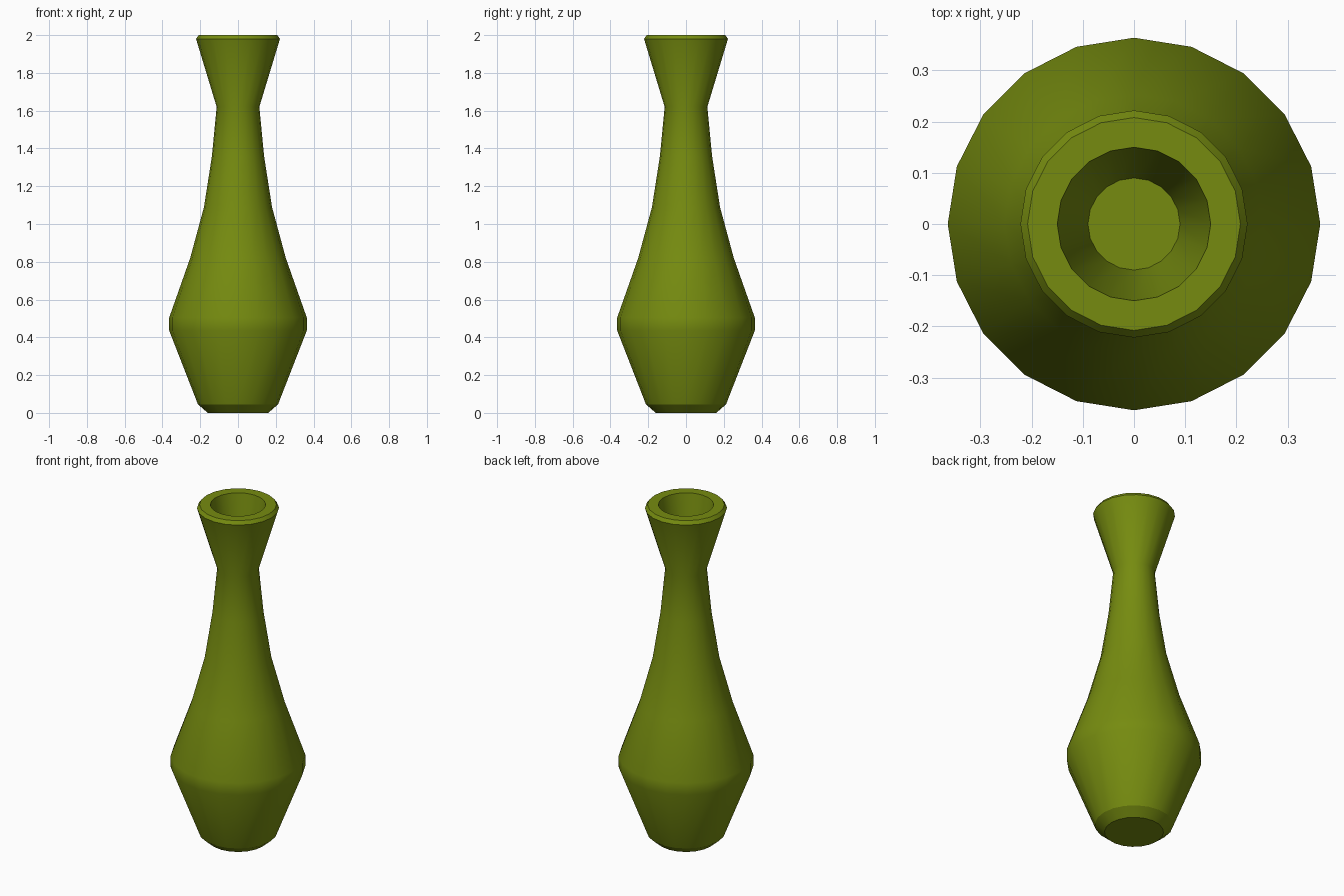
import bpy, bmesh, math

if "Cube" in bpy.data.objects:
    bpy.data.objects.remove(bpy.data.objects["Cube"])

SIDES = 20

# Olive glaze
olive = bpy.data.materials.new("olive_green")
olive.diffuse_color = (0.18, 0.26, 0.005, 1)
olive.use_nodes = True
olive.node_tree.nodes["Principled BSDF"].inputs["Base Color"].default_value = olive.diffuse_color

# Vase profile (radius, height): base, belly, neck, flared lip, then inner well
profile = [
    (0.16, 0.0), (0.212, 0.045), (0.364, 0.435), (0.364, 0.505),
    (0.253, 0.82), (0.18, 1.09), (0.138, 1.36), (0.113, 1.62),
    (0.222, 1.98), (0.208, 2.0), (0.15, 2.0), (0.09, 1.64),
]

bm = bmesh.new()
rings = []
for r, z in profile:
    rings.append([bm.verts.new((r * math.cos(2 * math.pi * i / SIDES),
                                r * math.sin(2 * math.pi * i / SIDES), z))
                  for i in range(SIDES)])

# Walls between neighbouring rings
for low, high in zip(rings, rings[1:]):
    for i in range(SIDES):
        j = (i + 1) % SIDES
        bm.faces.new((low[i], low[j], high[j], high[i]))

# Underside and floor of the well
bm.faces.new(rings[0][::-1])
bm.faces.new(rings[-1])

mesh = bpy.data.meshes.new("vase")
bm.to_mesh(mesh)
bm.free()
mesh.materials.append(olive)
vase = bpy.data.objects.new("vase", mesh)
bpy.context.collection.objects.link(vase)

# Smooth body with crisp rim and foot
bpy.context.view_layer.objects.active = vase
vase.select_set(True)
bpy.ops.object.shade_smooth_by_angle(angle=math.radians(24))
